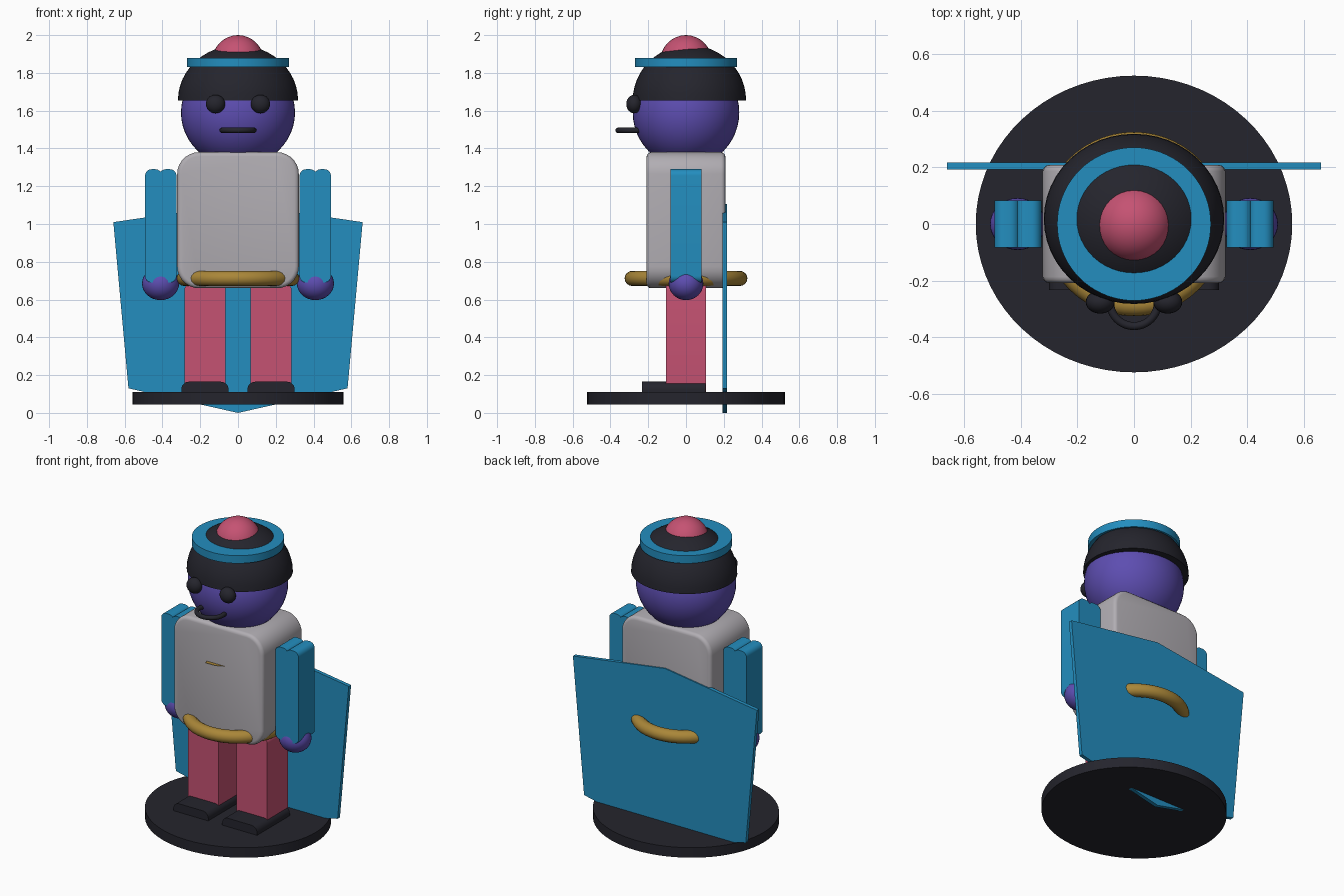
import bpy, bmesh, math

if "Cube" in bpy.data.objects:
    bpy.data.objects.remove(bpy.data.objects["Cube"])


def mat(name, rgb):
    m = bpy.data.materials.new(name)
    m.diffuse_color = (*rgb, 1)
    m.use_nodes = True
    m.node_tree.nodes["Principled BSDF"].inputs["Base Color"].default_value = m.diffuse_color
    return m


DARK = mat("charcoal", (0.018, 0.018, 0.026))
BLUE = mat("blue", (0.017, 0.27, 0.52))
PURPLE = mat("purple", (0.11, 0.075, 0.44))
PINK = mat("rose", (0.56, 0.085, 0.17))
GREY = mat("light_grey", (0.44, 0.42, 0.45))
GOLD = mat("gold", (0.40, 0.24, 0.04))


def finish(ob, name, material, smooth=True):
    ob.name = name
    ob.data.materials.append(material)
    bpy.ops.object.select_all(action='DESELECT')
    ob.select_set(True)
    bpy.context.view_layer.objects.active = ob
    bpy.ops.object.transform_apply(location=False, rotation=False, scale=True)
    if smooth:
        bpy.ops.object.shade_smooth_by_angle(angle=math.radians(35))
    return ob


def ball(name, material, loc, radii, segs=40):
    bpy.ops.mesh.primitive_uv_sphere_add(segments=segs, ring_count=segs // 2, radius=1, location=loc)
    ob = bpy.context.object
    ob.scale = radii
    return finish(ob, name, material)


def disc(name, material, z0, z1, rx, ry):
    bpy.ops.mesh.primitive_cylinder_add(vertices=72, radius=1, depth=z1 - z0, location=(0, 0, (z0 + z1) / 2))
    ob = bpy.context.object
    ob.scale = (rx, ry, 1)
    return finish(ob, name, material)


def ring(name, material, loc, major, minor):
    bpy.ops.mesh.primitive_torus_add(major_segments=56, minor_segments=16, location=loc,
                                     major_radius=major, minor_radius=minor)
    return finish(bpy.context.object, name, material)


def prism(name, material, outline, y0, y1, bevel=0.0):
    """Front outline of (x, z) points, extruded from y0 to y1."""
    bm = bmesh.new()
    face = bm.faces.new([bm.verts.new((x, y0, z)) for x, z in outline])
    new = bmesh.ops.extrude_face_region(bm, geom=[face])["geom"]
    bmesh.ops.translate(bm, vec=(0, y1 - y0, 0), verts=[v for v in new if isinstance(v, bmesh.types.BMVert)])
    bmesh.ops.recalc_face_normals(bm, faces=bm.faces)
    if bevel:
        rim = [e for e in bm.edges if e.calc_face_angle(0) > 1.3 and abs(e.verts[0].co.y - e.verts[1].co.y) < 1e-5]
        bmesh.ops.bevel(bm, geom=rim, offset=bevel, segments=3, profile=0.5, affect='EDGES')
    me = bpy.data.meshes.new(name)
    bm.to_mesh(me)
    bm.free()
    ob = bpy.data.objects.new(name, me)
    bpy.context.collection.objects.link(ob)
    return finish(ob, name, material)


def round_rect(x0, x1, z0, z1, r, n=7):
    pts = []
    corners = [(x1 - r, z1 - r), (x0 + r, z1 - r), (x0 + r, z0 + r), (x1 - r, z0 + r)]
    for q, (cx, cz) in enumerate(corners):
        for i in range(n + 1):
            a = math.pi / 2 * (q + i / n)
            pts.append((cx + r * math.cos(a), cz + r * math.sin(a)))
    return pts


# Stand and cape
disc("stand", DARK, 0.045, 0.11, 0.558, 0.523)
prism("cape", BLUE, [(-0.66, 1.01), (-0.58, 0.13), (0, 0), (0.58, 0.13), (0.66, 1.01), (0, 1.105)], 0.192, 0.216)

# Torso, belt and thin chest badge
prism("torso", GREY, round_rect(-0.322, 0.322, 0.66, 1.38, 0.115), -0.208, 0.208, 0.022)
ring("belt", GOLD, (0, 0, 0.712), 0.285, 0.04)
bm = bmesh.new()
bm.faces.new([bm.verts.new(p) for p in [(-0.08, -0.2, 1.13), (-0.07, -0.235, 1.13),
                                        (0.0, -0.232, 1.13), (0.07, -0.2, 1.13)]])
bmesh.ops.solidify(bm, geom=bm.faces[:], thickness=0.003)
me = bpy.data.meshes.new("chest_badge")
bm.to_mesh(me)
bm.free()
badge = bpy.data.objects.new("chest_badge", me)
bpy.context.collection.objects.link(badge)
finish(badge, "chest_badge", GOLD, smooth=False)

# Limbs, one set per side
for side, s in (("left", -1), ("right", 1)):
    def span(a, b):
        return min(a * s, b * s), max(a * s, b * s)
    prism(side + "_leg", PINK, round_rect(*span(0.065, 0.284), 0.1, 0.68, 0.03), -0.106, 0.106)
    prism(side + "_shoe", DARK, round_rect(*span(0.05, 0.3), 0.06, 0.165, 0.04), -0.233, 0.102)
    prism(side + "_arm_outer", BLUE, round_rect(*span(0.403, 0.492), 0.69, 1.29, 0.035), -0.083, 0.083)
    prism(side + "_arm_inner", BLUE, round_rect(*span(0.326, 0.417), 0.69, 1.29, 0.035), -0.083, 0.083)
    ball(side + "_hand", PURPLE, (0.41 * s, 0, 0.685), (0.098, 0.092, 0.088), 32)
    ball(side + "_eye", DARK, (0.119 * s, -0.275, 1.635), (0.051, 0.041, 0.049), 24)

# Head and mouth
ball("head", PURPLE, (0, 0, 1.59), (0.302, 0.282, 0.287), 48)
ring("mouth", DARK, (0, -0.276, 1.496), 0.084, 0.014)

# Cap: upper half of a ball with a closed underside
cap = ball("cap", DARK, (0, 0.018, 1.655), (0.318, 0.3, 0.292), 48)
bm = bmesh.new()
bm.from_mesh(cap.data)
bmesh.ops.bisect_plane(bm, geom=bm.verts[:] + bm.edges[:] + bm.faces[:], plane_co=(0, 0, 0),
                       plane_no=(0, 0, 1), clear_inner=True)
bmesh.ops.holes_fill(bm, edges=[e for e in bm.edges if e.is_boundary])
for e in bm.edges:
    e.smooth = e.calc_face_angle(0) < 0.6
bm.to_mesh(cap.data)
bm.free()

# Cap band and pompom
disc("cap_band", BLUE, 1.83, 1.88, 0.271, 0.27)
ball("pompom", PINK, (0, 0, 1.861), (0.137, 0.137, 0.139), 32)
